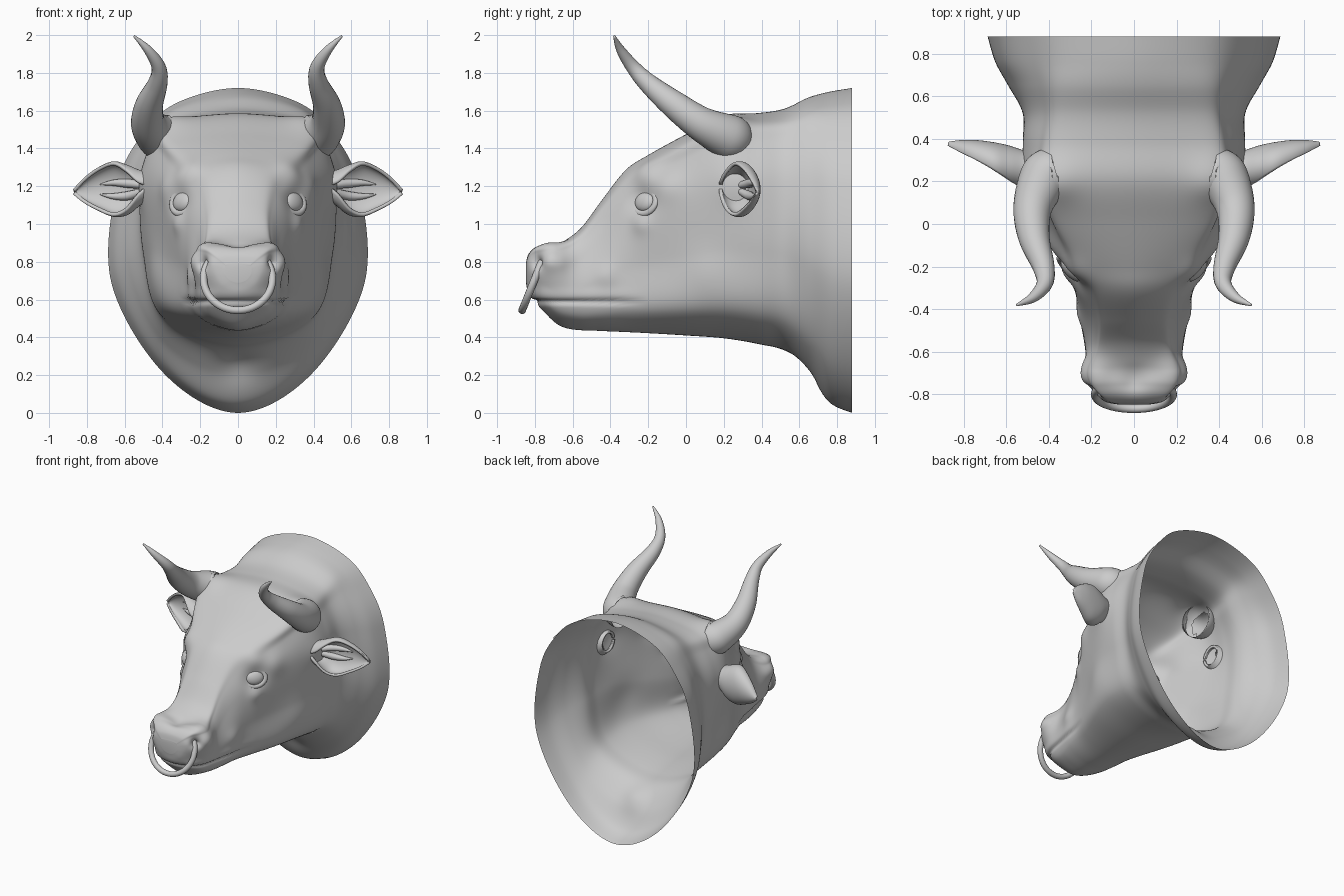
import bpy, bmesh, math
from mathutils import Vector

if "Cube" in bpy.data.objects:
    bpy.data.objects.remove(bpy.data.objects["Cube"])

def spline(pts, n, closed=False):
    """Catmull-Rom through points of any dimension, n steps per span."""
    k, out = len(pts), []
    get = (lambda i: pts[i % k]) if closed else (lambda i: pts[max(0, min(k - 1, i))])
    for i in range(k if closed else k - 1):
        a, b, c, d = get(i - 1), get(i), get(i + 1), get(i + 2)
        for s in range(n):
            t = s / n
            out.append([q + .5 * t * (r - p + t * (2*p - 5*q + 4*r - e + t * (3*(q - r) + e - p)))
                        for p, q, r, e in zip(a, b, c, d)])
    if not closed:
        out.append(list(pts[-1]))
    return out

def skin(rows, closed=True, cap_start=False, cap_end=False):
    bm = bmesh.new()
    vs = [[bm.verts.new(p) for p in r] for r in rows]
    n = len(rows[0])
    for a, b in zip(vs, vs[1:]):
        for j in range(n if closed else n - 1):
            bm.faces.new((a[j], a[(j + 1) % n], b[(j + 1) % n], b[j]))
    if cap_start:
        bm.faces.new(vs[0])
    if cap_end:
        bm.faces.new(vs[-1][::-1])
    bmesh.ops.recalc_face_normals(bm, faces=bm.faces)
    bm.normal_update()
    return bm

def finish(name, bm, mirror=True):
    me = bpy.data.meshes.new(name)
    bm.to_mesh(me)
    bm.free()
    me.shade_smooth()
    ob = bpy.data.objects.new(name, me)
    bpy.context.collection.objects.link(ob)
    if mirror:
        ob.modifiers.new("mirror", 'MIRROR').use_mirror_merge = False
    return ob

def tube(path, sides=24, steps=8):
    """Round tube along (x, y, z, radius) points."""
    pts = spline(path, steps)
    rows = []
    for i, p in enumerate(pts):
        t = Vector(pts[min(i + 1, len(pts) - 1)][:3]) - Vector(pts[max(i - 1, 0)][:3])
        t.normalize()
        u = t.cross(Vector((0, .5, -1))).normalized()
        w = t.cross(u)
        rows.append([Vector(p[:3]) + p[3] * (math.cos(a) * u + math.sin(a) * w)
                     for a in (2 * math.pi * j / sides for j in range(sides))])
    return skin(rows, cap_end=True)

# Head and neck: y, top z, bottom z, half widths at four heights
sections = [
    (-.848, .79, .69, .06, .07, .065, .04),
    (-.835, .84, .645, .10, .135, .12, .08),
    (-.80, .88, .59, .14, .19, .165, .11),
    (-.75, .895, .535, .16, .225, .195, .14),
    (-.67, .90, .475, .16, .235, .215, .16),
    (-.56, .975, .443, .14, .21, .23, .18),
    (-.45, 1.12, .434, .13, .215, .25, .21),
    (-.32, 1.285, .428, .15, .265, .275, .24),
    (-.20, 1.365, .422, .22, .34, .315, .28),
    (0, 1.475, .41, .33, .425, .395, .35),
    (.20, 1.575, .395, .37, .495, .465, .395),
    (.38, 1.587, .365, .35, .515, .50, .40),
    (.52, 1.61, .325, .33, .51, .51, .39),
    (.65, 1.67, .2, .32, .555, .58, .39),
    (.76, 1.70, .055, .31, .61, .635, .385),
    (.88, 1.72, 0, .31, .64, .67, .39)]
rows = []
for y, zt, zb, *w in spline(sections, 9):
    w.insert(1, w[0] + .55 * (w[1] - w[0]))          # rounded shoulder
    side = [(wi, zt + (zb - zt) * f) for wi, f in zip(w, (.042, .13, .3, .6, .88))]
    ring = [(0, zt)] + side + [(0, zb)] + [(-x, z) for x, z in side[::-1]]
    rows.append([(x, y, z) for x, z in spline(ring, 15, True)])
bm = skin(rows, cap_start=True)

# Sculpted bumps and hollows: centre, radius, amount (mirrored in x)
eye = Vector((.30, -.225, 1.12))
sculpt = [
    (eye, .075, -.03), ((.28, -.2, 1.25), .08, .028), ((.37, -.10, 1.2), .08, .018),
    ((.31, -.23, 1.0), .05, .012),
    ((.17, -.70, .89), .07, .025), ((.24, -.70, .82), .06, .022), ((0, -.74, .9), .06, -.022),
    ((.19, -.785, .80), .036, -.055),
    ((.42, .22, 1.46), .17, .02), ((.35, .2, 1.54), .09, .018), ((.49, .26, 1.2), .10, .015),
    ((.43, .10, .75), .13, .015), ((.26, -.42, .72), .06, .012),
    ((0, -.64, .47), .09, .012), ((0, .62, .25), .10, -.03)]
for v in bm.verts:
    c, n = v.co.copy(), v.normal.copy()
    m = Vector((abs(c.x), c.y, c.z))
    d = sum(a * math.exp(-((m - Vector(p)).length / r) ** 2) for p, r, a in sculpt)
    if c.y < -.2:                                    # mouth line and upper lip
        fade = min(1, (-.2 - c.y) / .2)
        d -= .014 * fade * math.exp(-((c.z - .588) / .013) ** 2)
        d += .006 * fade * math.exp(-((c.z - .625) / .03) ** 2)
    v.co = c + n * d
# Openings into the hollow horns
hole = Vector((.45, .215, 1.455))
gone = [v for v in bm.verts if (Vector((abs(v.co.x), v.co.y, v.co.z)) - hole).length < .075]
bmesh.ops.delete(bm, geom=gone, context='VERTS')
head = finish("head_and_neck", bm, False)

# Horns
finish("horns", tube([(.38, .235, 1.455, .122), (.42, .215, 1.465, .119), (.475, .08, 1.53, .092),
                      (.47, -.06, 1.63, .074), (.425, -.20, 1.745, .052), (.42, -.28, 1.83, .038),
                      (.475, -.345, 1.92, .024), (.55, -.38, 1.995, .006)]))

# Ears: x, y, z, half height, depth, wrap angle in degrees
ear = [(.49, .255, 1.20, .07, .07, 175), (.53, .26, 1.19, .09, .08, 160),
       (.59, .27, 1.18, .125, .09, 130), (.66, .285, 1.185, .138, .09, 108),
       (.74, .315, 1.185, .105, .07, 100), (.81, .345, 1.178, .06, .04, 100),
       (.868, .37, 1.17, .006, .008, 100)]
rows = []
for x, y, z, h, d, wrap in spline(ear, 6):
    angles = [math.radians(wrap) * (j / 16 - 1) for j in range(33)]
    rows.append([(x, y + d * math.cos(a), z + h * math.sin(a)) for a in angles])
ears = finish("ears", skin(rows, closed=False))
sol = ears.modifiers.new("thickness", 'SOLIDIFY')
sol.thickness, sol.offset = .018, 0
for i, dz in enumerate((.03, -.035)):
    finish("ear_fold_%d" % (i + 1), tube([(.51, .29, 1.19 + dz * .5, .018), (.58, .335, 1.185 + dz, .024),
                                          (.66, .355, 1.185 + dz * 1.1, .016),
                                          (.73, .37, 1.185 + dz * .8, .003)], 12, 5))

# Eyes: eyeball and lids facing along the surrounding surface
near = min(head.data.vertices, key=lambda v: (v.co - eye).length)
out = Vector((.70, -.66, .24)).normalized()
frame = out.to_track_quat('Z', 'Y').to_matrix().to_4x4()
frame.translation = near.co + out * .002
bm = bmesh.new()
bmesh.ops.create_uvsphere(bm, u_segments=24, v_segments=14, radius=1)
for v in bm.verts:
    v.co = frame @ Vector((v.co.x * .066, v.co.y * .052, v.co.z * .03))
finish("eyeballs", bm)
rows = []
for i in range(36):
    a = 2 * math.pi * i / 36
    rows.append([frame @ Vector(((.078 + .018 * math.cos(b)) * math.cos(a),
                                 (.063 + .018 * math.cos(b)) * math.sin(a), .014 * math.sin(b)))
                 for b in (2 * math.pi * j / 12 for j in range(12))])
finish("eyelids", skin(rows + rows[:1]))

# Nose ring: open arc, its ends hidden in the nostrils
tilt, arc = math.radians(22), []
for i in range(25):
    a = math.radians(-218 + 256 * i / 24)
    r = .18 * math.sin(a)
    arc.append((.182 * math.cos(a), -.80 + r * math.sin(tilt), .71 + r * math.cos(tilt), .02))
finish("nose_ring", tube(arc, 14, 3), False)
